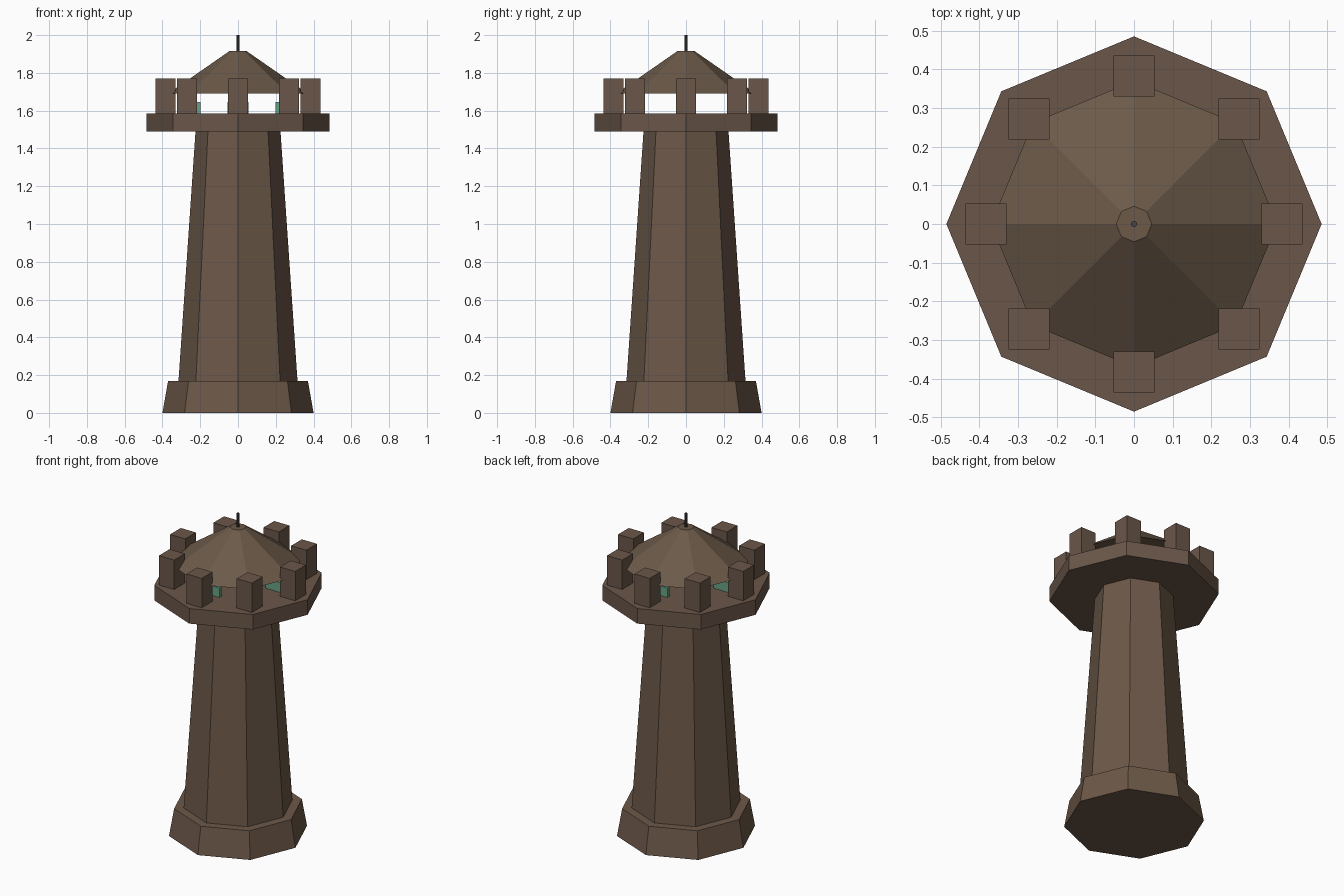
import bpy, math

if "Cube" in bpy.data.objects:
    bpy.data.objects.remove(bpy.data.objects["Cube"])


def srgb(r, g, b):
    return [((c / 255 + 0.055) / 1.055) ** 2.4 for c in (r, g, b)] + [1.0]


def material(name, rgb):
    m = bpy.data.materials.new(name)
    m.diffuse_color = srgb(*rgb)
    m.use_nodes = True
    m.node_tree.nodes["Principled BSDF"].inputs["Base Color"].default_value = m.diffuse_color
    return m


STONE = material("brown_stone", (108, 88, 72))
TRIM = material("reddish_brown_stone", (106, 86, 73))
ROOF = material("roof_brown", (108, 90, 73))
GLASS = material("green_glass", (104, 164, 134))
METAL = material("dark_metal", (72, 68, 66))


def prism(name, z0, z1, r0, r1, mat, sides=8):
    """Upright tapered prism with a corner on the +x axis."""
    ring = [(math.cos(math.tau * i / sides), math.sin(math.tau * i / sides)) for i in range(sides)]
    verts = [(r0 * x, r0 * y, z0) for x, y in ring] + [(r1 * x, r1 * y, z1) for x, y in ring]
    faces = [(i, (i + 1) % sides, sides + (i + 1) % sides, sides + i) for i in range(sides)]
    faces += [tuple(reversed(range(sides))), tuple(range(sides, 2 * sides))]
    mesh = bpy.data.meshes.new(name)
    mesh.from_pydata(verts, [], faces)
    mesh.materials.append(mat)
    ob = bpy.data.objects.new(name, mesh)
    bpy.context.collection.objects.link(ob)
    return ob


def box(name, centre, size, mat):
    bpy.ops.mesh.primitive_cube_add(size=1, location=centre)
    ob = bpy.context.object
    ob.name = name
    ob.scale = size
    ob.data.materials.append(mat)
    return ob


# Tower body
prism("base_plinth", 0.0, 0.17, 0.40, 0.37, STONE)
prism("tower_shaft", 0.17, 1.49, 0.315, 0.225, STONE)
prism("gallery_deck", 1.49, 1.585, 0.485, 0.485, TRIM)

# Battlement blocks, all square to the axes
for i in range(8):
    a = math.tau * i / 8
    box(f"battlement_{i + 1}", (0.383 * math.cos(a), 0.383 * math.sin(a), 1.6775),
        (0.106, 0.106, 0.185), TRIM)

# Green window plates on the deck, all lying along x
for i in range(4):
    a = math.tau * i / 4
    box(f"window_plate_{i + 1}", (0.255 * math.cos(a), 0.255 * math.sin(a), 1.6125),
        (0.112, 0.02, 0.065), GLASS)

# Roof and mast
prism("roof", 1.69, 1.915, 0.37, 0.046, ROOF)
prism("mast", 1.915, 2.0, 0.008, 0.008, METAL)
